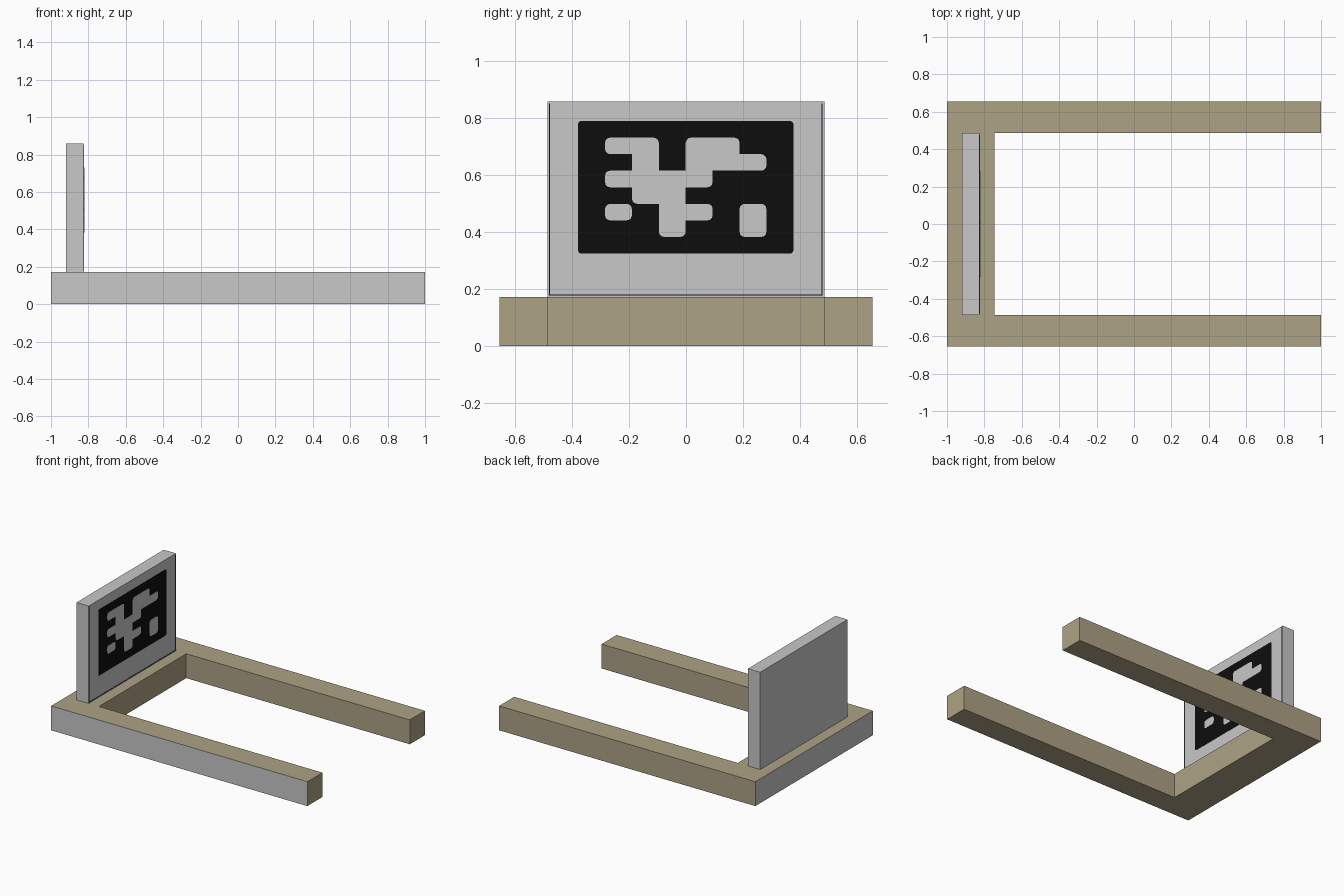
import bpy, bmesh, math
from mathutils import Vector

if "Cube" in bpy.data.objects:
    bpy.data.objects.remove(bpy.data.objects["Cube"])


def material(name, rgb):
    m = bpy.data.materials.new(name)
    m.diffuse_color = (*rgb, 1)
    m.use_nodes = True
    m.node_tree.nodes["Principled BSDF"].inputs["Base Color"].default_value = m.diffuse_color
    return m


GREY = material("light grey", (0.578, 0.578, 0.578))
TAN = material("tan", (0.423, 0.361, 0.235))
BLACK = material("black", (0.004, 0.004, 0.004))


def extrude_profiles(name, profiles, offset, mats, rule=None):
    """Extrude closed flat outlines by offset into one object."""
    bm = bmesh.new()
    for pts in profiles:
        face = bm.faces.new([bm.verts.new(p) for p in pts])
        res = bmesh.ops.extrude_face_region(bm, geom=[face], use_keep_orig=True)
        for v in res["geom"]:
            if isinstance(v, bmesh.types.BMVert):
                v.co += Vector(offset)
    bmesh.ops.recalc_face_normals(bm, faces=bm.faces)
    bm.normal_update()
    if rule:
        for f in bm.faces:
            f.material_index = rule(f)
    mesh = bpy.data.meshes.new(name)
    bm.to_mesh(mesh)
    bm.free()
    for m in mats:
        mesh.materials.append(m)
    ob = bpy.data.objects.new(name, mesh)
    bpy.context.collection.objects.link(ob)
    return ob


def rounded_rect(x, y0, y1, z0, z1, ry, rz, rounded=(1, 1, 1, 1)):
    """Outline in the YZ plane; corners in order ++, -+, --, +-."""
    pts = []
    for k, (sy, sz) in enumerate(((1, 1), (-1, 1), (-1, -1), (1, -1))):
        cy, cz = (y1 if sy > 0 else y0), (z1 if sz > 0 else z0)
        if not rounded[k]:
            pts.append((x, cy, cz))
            continue
        for i in range(4):
            a = math.radians(90 * k + 30 * i)
            pts.append((x, cy - sy * ry + ry * math.cos(a),
                        cz - sz * rz + rz * math.sin(a)))
    return pts


# U-shaped base: outer front side and outer left end are grey, the rest tan
W, IN, TOP = 0.655, 0.487, 0.172
outline = [(-1, -W), (1, -W), (1, -IN), (-0.745, -IN),
           (-0.745, IN), (1, IN), (1, W), (-1, W)]


def base_colour(f):
    front = f.normal.y < -0.9 and f.calc_center_median().y < -0.6
    return 1 if front or f.normal.x < -0.9 else 0


extrude_profiles("base_frame", [[(x, y, 0) for x, y in outline]],
                 (0, 0, TOP), [TAN, GREY], base_colour)

# Upright panel
FX, PH = -0.825, 0.859
extrude_profiles("upright_panel",
                 [[(-0.92, -IN, TOP), (-0.92, IN, TOP), (-0.92, IN, PH), (-0.92, -IN, PH)]],
                 (FX + 0.92, 0, 0), [GREY])

# Black plate on the panel face
Y0, Y1, Z0, Z1 = -0.379, 0.377, 0.325, 0.790
extrude_profiles("pattern_backing", [rounded_rect(FX, Y0, Y1, Z0, Z1, 0.01, 0.01)],
                 (0.002, 0, 0), [BLACK])

# Light cells of the pattern, rounded only at outer corners
rows = ["........",
        ".##.##..",
        "..#.###.",
        ".####...",
        "..##....",
        ".#.##.#.",
        "...#..#.",
        "........"]
cw, ch = (Y1 - Y0) / 8, (Z1 - Z0) / 8
cells = []
for r, row in enumerate(rows):
    for c, mark in enumerate(row):
        if mark != "#":
            continue
        up, down = rows[r - 1][c] == ".", rows[r + 1][c] == "."
        left, right = row[c - 1] == ".", row[c + 1] == "."
        y, z = Y0 + c * cw, Z1 - (r + 1) * ch
        cells.append(rounded_rect(FX, y, y + cw, z, z + ch, 0.018, 0.018,
                                  (up and right, up and left,
                                   down and left, down and right)))
extrude_profiles("pattern_cells", cells, (0.0035, 0, 0), [GREY])

# Hairline border on the sides and bottom of the panel face
T = 0.004
strips = [(-0.482, -0.482 + T, 0.177, 0.852), (0.478 - T / 2, 0.478 + T / 2, 0.177, 0.852),
          (-0.482 + T, 0.478 - T / 2, 0.177, 0.177 + T)]
extrude_profiles("panel_border",
                 [rounded_rect(FX, *s, 0, 0, (0, 0, 0, 0)) for s in strips],
                 (0.001, 0, 0), [BLACK])
